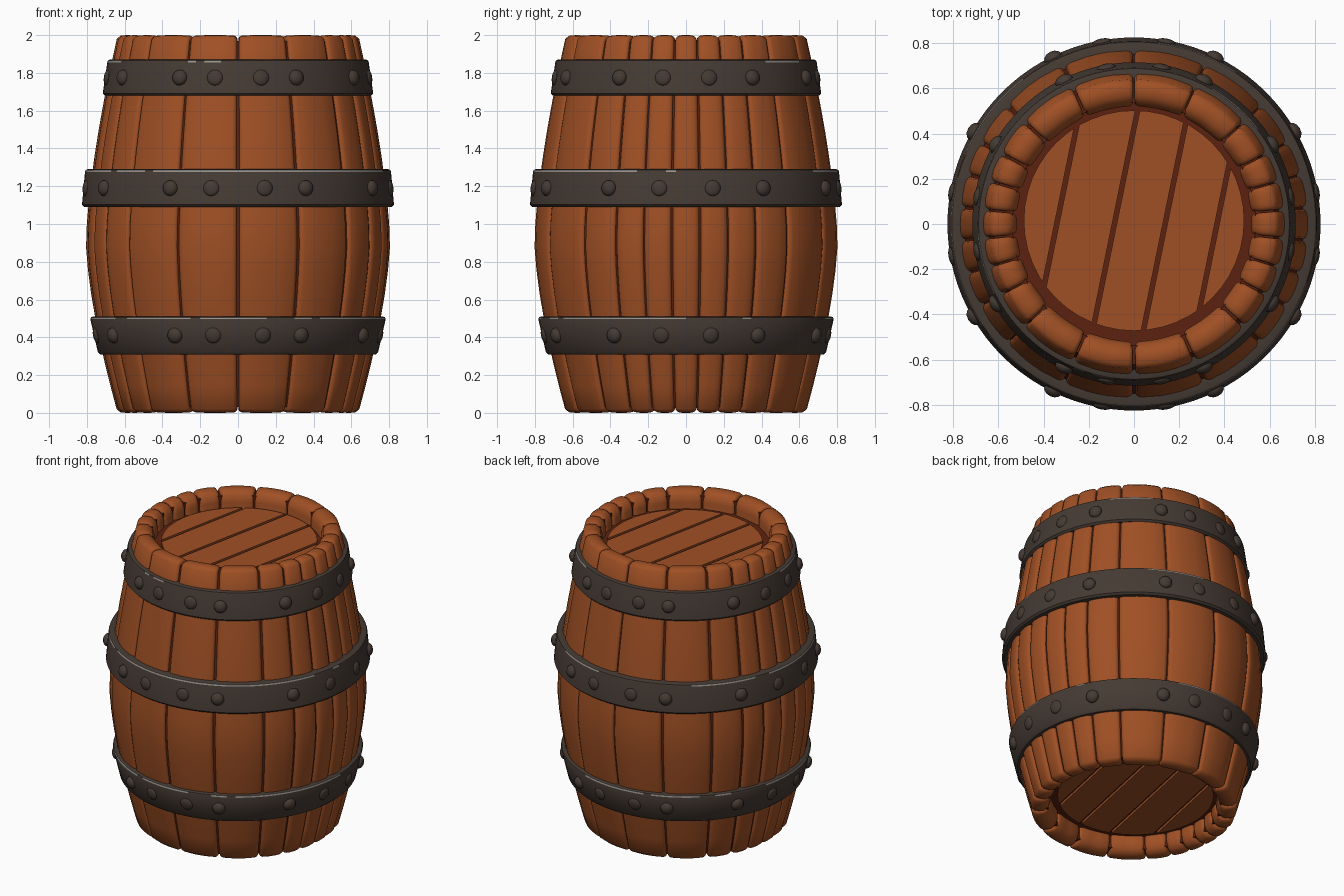
import bpy, bmesh, math, random
from mathutils import Vector, Matrix

random.seed(4)
if "Cube" in bpy.data.objects:
    bpy.data.objects.remove(bpy.data.objects["Cube"], do_unlink=True)


def material(name, color):
    m = bpy.data.materials.new(name)
    m.use_nodes = True
    m.diffuse_color = (*color, 1)
    m.node_tree.nodes["Principled BSDF"].inputs["Base Color"].default_value = (*color, 1)
    return m


WOOD = material("warm wood", (0.35, 0.08, 0.018))
SEAM = material("dark seam wood", (0.107, 0.016, 0.005))
IRON = material("dark iron", (0.06, 0.043, 0.034))
WORN = material("worn iron edge", (0.3, 0.28, 0.26))


def finish(bm, name, mats, angle=40):
    bmesh.ops.recalc_face_normals(bm, faces=bm.faces)
    mesh = bpy.data.meshes.new(name)
    bm.to_mesh(mesh)
    bm.free()
    ob = bpy.data.objects.new(name, mesh)
    bpy.context.collection.objects.link(ob)
    for m in mats:
        mesh.materials.append(m)
    bpy.ops.object.select_all(action='DESELECT')
    ob.select_set(True)
    bpy.context.view_layer.objects.active = ob
    bpy.ops.object.shade_smooth_by_angle(angle=math.radians(angle))
    return ob


def polar(r, a, z):
    return Vector((r * math.cos(a), r * math.sin(a), z))


def skin(bm, rings, closed):
    """Bridge equal closed loops of points; returns faces grouped by profile edge."""
    loops = [[bm.verts.new(p) for p in ring] for ring in rings]
    n = len(loops[0])
    rows = [[] for _ in range(n)]
    for i in range(len(loops) if closed else len(loops) - 1):
        a, b = loops[i], loops[(i + 1) % len(loops)]
        for j in range(n):
            k = (j + 1) % n
            rows[j].append(bm.faces.new((a[j], a[k], b[k], b[j])))
    if not closed:
        bm.faces.new(loops[0])
        bm.faces.new(loops[-1])
    return rows


def lathe(bm, profile, steps):
    return skin(bm, [[polar(r, 2 * math.pi * i / steps, z) for r, z in profile]
                     for i in range(steps)], True)


def bulge(z):
    """Barrel radius at a height."""
    t = (z - 0.9) / 0.9 if z < 0.9 else (z - 0.9) / 1.1
    return 0.805 - 0.168 * abs(t) ** 1.5


# Dark core that shows in the gaps and around the lids
heights = [0.03 + 1.94 * i / 16 for i in range(17)]
core = [(0.001, 0.115), (0.538, 0.115), (0.538, 0.03)]
core += [(bulge(z) - 0.022, z) for z in heights]
core += [(0.538, 1.97), (0.538, 1.885), (0.001, 1.885)]
bm = bmesh.new()
lathe(bm, core, 88)
finish(bm, "dark_core", [SEAM])

# Stave cross-section: rounded rim ends, bulging outside, straight inside
lip = [(0.52, 0.07), (0.533, 0.028), (0.562, 0.004), (0.59, 0), (0.622, 0.003)]
section = lip + [(bulge(z), z) for z in [0.02 + 1.96 * i / 16 for i in range(17)]]
section += [(r, 2 - z) for r, z in reversed(lip)]


def inset(profile, d):
    out = []
    for i, p in enumerate(profile):
        a, b = Vector(profile[i - 1]), Vector(profile[(i + 1) % len(profile)])
        t = (b - a).normalized()
        out.append((p[0] - t.y * d, p[1] + t.x * d))
    return out


# Staves, narrower at the two sides
quarter = [5.5, 16.5, 28, 43, 66]
seams = quarter + [90] + [180 - a for a in reversed(quarter)]
seams = seams + [a + 180 for a in seams]
for i, start in enumerate(seams):
    end = seams[(i + 1) % len(seams)]
    if end < start:
        end += 360
    gap = random.uniform(0.003, 0.008) / 0.75
    a0, a1 = math.radians(start) + gap, math.radians(end) - gap
    cuts = [(a0, 0.017), (a0 + 0.01, 0.008), (a0 + 0.03, 0.002)]
    cuts += [(a0 + (a1 - a0) * f, 0) for f in (0.35, 0.5, 0.65)]
    cuts += [(a1 - 0.03, 0.002), (a1 - 0.01, 0.008), (a1, 0.017)]
    bm = bmesh.new()
    skin(bm, [[polar(r, a, z) for r, z in inset(section, d)] for a, d in cuts], False)
    finish(bm, "stave", [WOOD], 50)

# Lid planks, at both ends, split along slanted seams
across = Vector((0.98, -0.2, 0)).normalized()
limits = [-0.7, -0.335, -0.085, 0.135, 0.36, 0.7]
for end_name, side in (("top", 1), ("bottom", -1)):
    for low, high in zip(limits, limits[1:]):
        bm = bmesh.new()
        bmesh.ops.create_circle(bm, cap_ends=True, segments=48, radius=0.488,
                                matrix=Matrix.Translation((0, 0.015, 1 + side * 0.88)))
        for limit, sign in ((low + 0.01, 1), (high - 0.01, -1)):
            bmesh.ops.bisect_plane(bm, geom=bm.verts[:] + bm.edges[:] + bm.faces[:],
                                   plane_co=across * limit, plane_no=across * sign,
                                   clear_inner=True)
        new = bmesh.ops.extrude_face_region(bm, geom=bm.faces[:])["geom"]
        top = [v for v in new if isinstance(v, bmesh.types.BMVert)]
        bmesh.ops.translate(bm, verts=top, vec=(0, 0, side * 0.022))
        finish(bm, end_name + "_lid_plank", [WOOD], 30)

# Iron hoops with worn upper edges, and their rivets
hoops = [("lower", 0.31, 0.51, 0.742, 0.782, 0.6),
         ("middle", 1.09, 1.29, 0.826, 0.81, 0.55),
         ("upper", 1.68, 1.87, 0.716, 0.692, 0.15)]
for name, z0, z1, r0, r1, wear in hoops:
    bm = bmesh.new()
    rows = lathe(bm, [(r0 - 0.06, z0), (r0 - 0.012, z0), (r0, z0 + 0.012),
                      (r1, z1 - 0.014), (r1 - 0.004, z1 - 0.004),
                      (r1 - 0.014, z1), (r1 - 0.06, z1)], 96)
    worn = False
    for f in rows[3]:
        if random.random() < 0.3:
            worn = random.random() < wear
        f.material_index = int(worn)
    finish(bm, name + "_hoop", [IRON, WORN], 35)

    tilt = math.atan2(r0 - r1, z1 - z0)
    bm = bmesh.new()
    for base, rise in ((10, 0.016), (30, 0.03), (64, 0.03), (80, 0.016)):
        for deg in (base, 180 - base, 180 + base, -base):
            a = math.radians(deg)
            place = (Matrix.Translation(polar((r0 + r1) / 2, a, (z0 + z1) / 2))
                     @ Matrix.Rotation(a, 4, 'Z') @ Matrix.Rotation(-tilt, 4, 'Y')
                     @ Matrix.Diagonal((rise, 0.042, 0.042, 1)))
            bmesh.ops.create_uvsphere(bm, u_segments=12, v_segments=8, radius=1, matrix=place)
    finish(bm, name + "_hoop_rivets", [IRON], 60)
